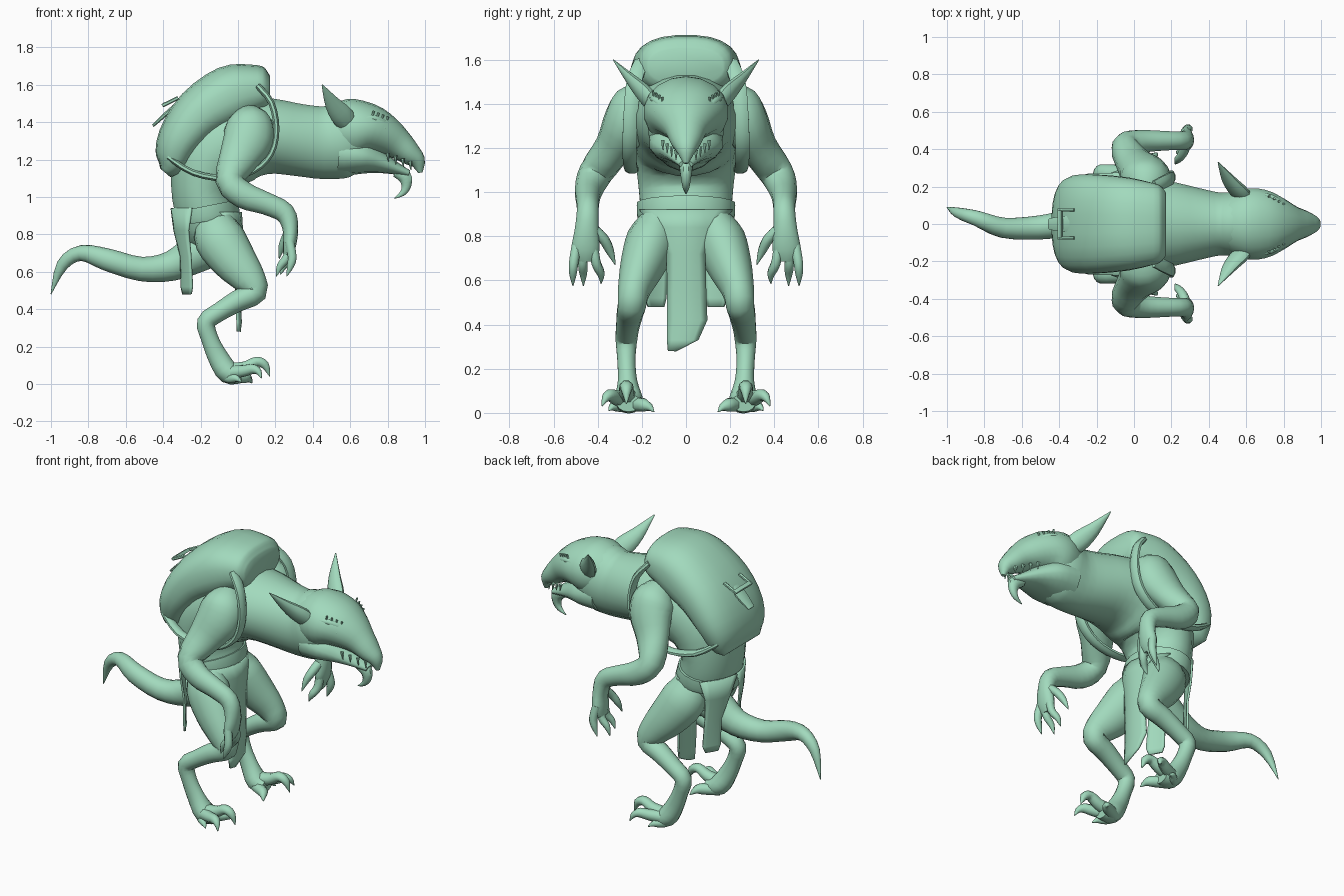
import bpy, bmesh, math
from mathutils import Vector

mat = bpy.data.materials.new("mint green")
mat.diffuse_color = (0.36, 0.70, 0.51, 1)


def finish(name, bm, angle=50):
    bmesh.ops.recalc_face_normals(bm, faces=bm.faces)
    me = bpy.data.meshes.new(name)
    bm.to_mesh(me)
    bm.free()
    me.materials.append(mat)
    me.shade_smooth()
    me.set_sharp_from_angle(angle=math.radians(angle))
    ob = bpy.data.objects.new(name, me)
    bpy.context.collection.objects.link(ob)
    return ob


def spline(pts, steps):
    """Catmull-Rom through points of any dimension."""
    P = [pts[0]] + list(pts) + [pts[-1]]
    out = []
    for i in range(1, len(P) - 2):
        for s in range(steps):
            t = s / steps
            out.append([0.5 * (2 * b + (c - a) * t + (2 * a - 5 * b + 4 * c - d) * t * t
                               + (3 * b - a - 3 * c + d) * t ** 3)
                        for a, b, c, d in zip(*P[i - 1:i + 3])])
    return out + [list(pts[-1])]


def tube(name, pts, n=14, steps=3, m=1, power=2.0):
    """Loft of (x, y, z, half width along y, half depth) sections."""
    S = spline(pts, steps)
    C = [Vector((s[0], s[1] * m, s[2])) for s in S]
    bm = bmesh.new()
    rings = []
    for i, s in enumerate(S):
        t = (C[min(i + 1, len(C) - 1)] - C[max(i - 1, 0)]).normalized()
        side = Vector((0, 1, 0))
        side = (side - t * side.dot(t)).normalized()
        up = t.cross(side)
        ring = []
        for k in range(n):
            a = 2 * math.pi * (k + 0.5) / n
            c, d = math.cos(a), math.sin(a)
            c = math.copysign(abs(c) ** (2 / power), c)
            d = math.copysign(abs(d) ** (2 / power), d)
            ring.append(bm.verts.new(C[i] + side * c * max(s[3], .002) + up * d * max(s[4], .002)))
        rings.append(ring)
    for a, b in zip(rings, rings[1:]):
        for k in range(n):
            bm.faces.new((a[k], a[(k + 1) % n], b[(k + 1) % n], b[k]))
    bm.faces.new(rings[0])
    bm.faces.new(rings[-1])
    return finish(name, bm)


def cloth(name, rows, bend, m=1):
    """Hanging cloth from (x, z, y start, y end) rows, bent around the hips."""
    bm = bmesh.new()
    grid = []
    for x, z, y0, y1 in rows:
        ys = [y0 + (y1 - y0) * k / 6 for k in range(7)]
        grid.append([bm.verts.new((x + bend * y * y, y * m, z)) for y in ys])
    for a, b in zip(grid, grid[1:]):
        for k in range(6):
            bm.faces.new((a[k], a[k + 1], b[k + 1], b[k]))
    mod = finish(name, bm).modifiers.new("thickness", "SOLIDIFY")
    mod.thickness, mod.offset = 0.012, 0


def ball(name, c, r):
    bm = bmesh.new()
    bmesh.ops.create_uvsphere(bm, u_segments=12, v_segments=8, radius=1)
    for v in bm.verts:
        v.co = Vector(c) + Vector([a * b for a, b in zip(v.co, r)])
    finish(name, bm)


# torso and thick neck
tube("torso_and_neck", [
    (-.13, 0, .70, .07, .07), (-.15, 0, .80, .17, .14), (-.17, 0, .92, .205, .165),
    (-.19, 0, 1.05, .22, .17), (-.14, 0, 1.21, .24, .22), (.01, 0, 1.31, .25, .235),
    (.17, 0, 1.325, .235, .205), (.32, 0, 1.305, .20, .195), (.46, 0, 1.29, .17, .197),
    (.56, 0, 1.305, .175, .205), (.65, 0, 1.32, .155, .165)], n=20)

# head with hooked snout, lower jaw, chin horn
tube("head", [
    (.48, 0, 1.35, .14, .13), (.60, 0, 1.36, .19, .165), (.70, 0, 1.36, .185, .14),
    (.79, 0, 1.325, .14, .11), (.86, 0, 1.28, .095, .083), (.92, 0, 1.23, .07, .062),
    (.96, 0, 1.19, .045, .043), (.975, 0, 1.13, .012, .012)], n=18)
tube("lower_jaw", [
    (.54, 0, 1.23, .17, .12), (.66, 0, 1.215, .165, .095), (.76, 0, 1.185, .115, .06),
    (.85, 0, 1.15, .065, .032), (.915, 0, 1.125, .032, .018)])
tube("chin_horn", [
    (.84, 0, 1.135, .035, .03), (.89, 0, 1.11, .032, .04), (.90, 0, 1.06, .024, .028),
    (.88, 0, 1.02, .015, .017), (.835, 0, .992, .002, .002)], n=8)
ball("nose_bump", (.915, 0, 1.265), (.035, .045, .03))

# tail
tube("tail", [
    (-.10, 0, .76, .11, .11), (-.22, 0, .70, .10, .105), (-.36, 0, .63, .075, .08),
    (-.52, -.02, .615, .065, .065), (-.70, -.02, .665, .055, .06), (-.84, .03, .70, .042, .042),
    (-.94, .06, .635, .028, .032), (-1.0, .09, .48, .002, .002)])

# backpack with buckle and tongue
tube("backpack", [
    (-.39, 0, 1.13, .17, .035), (-.355, 0, 1.18, .22, .09), (-.31, 0, 1.30, .26, .125),
    (-.20, 0, 1.44, .265, .15), (-.04, 0, 1.54, .25, .165), (.08, 0, 1.57, .225, .14),
    (.14, 0, 1.57, .205, .12), (.17, 0, 1.57, .17, .08)], n=24, power=2.5)
tube("pack_tongue", [(-.31, 0, 1.51, .045, .012), (-.39, 0, 1.44, .045, .012),
                     (-.455, 0, 1.38, .03, .008)], n=8)
tube("buckle_bar", [(-.405, 0, 1.488, .085, .01), (-.385, 0, 1.50, .085, .01)],
     n=8, steps=1, power=4)

for m, s in ((1, "left_"), (-1, "right_")):
    tube(s + "buckle_arm", [(-.40, .075, 1.49, .01, .01), (-.32, .075, 1.53, .01, .01)],
         n=6, steps=1, m=m)
    # shoulder strap
    tube(s + "strap", [
        (.11, .20, 1.59, .035, .018), (.18, .235, 1.50, .037, .018), (.205, .25, 1.36, .035, .018),
        (.175, .255, 1.23, .035, .018), (.08, .255, 1.14, .033, .018), (-.07, .245, 1.10, .032, .018),
        (-.24, .24, 1.13, .032, .018), (-.37, .20, 1.21, .03, .015)], n=8, m=m)
    # arm and hand
    tube(s + "arm", [
        (.05, .17, 1.45, .06, .07), (.06, .22, 1.39, .115, .125), (.055, .268, 1.31, .11, .135),
        (0, .33, 1.20, .085, .105), (-.045, .41, 1.085, .078, .075), (.03, .44, 1.01, .064, .072),
        (.15, .445, .965, .054, .06), (.25, .445, .915, .05, .055), (.28, .45, .83, .055, .042),
        (.275, .455, .74, .065, .035), (.265, .455, .69, .045, .025)], m=m)
    for k, (y0, y1, x1, z1) in enumerate(((.495, .512, .27, .575), (.46, .465, .215, .575),
                                          (.42, .385, .235, .585))):
        tube(s + "finger_%d" % (k + 1), [
            (.275, y0, .76, .024, .026), ((.29 + x1) / 2 + .01, (y0 + y1) / 2 + .005, .68, .023, .025),
            (x1 + .01, y1, .63, .018, .02), (x1 - .01, y1, z1, .002, .002)], n=8, m=m)
    tube(s + "thumb", [(.28, .43, .84, .025, .028), (.26, .375, .79, .024, .026),
                       (.235, .345, .735, .02, .02), (.22, .32, .67, .002, .002)], n=8, m=m)
    # digitigrade leg and foot
    tube(s + "leg", [
        (-.13, .12, .88, .08, .10), (-.10, .155, .78, .115, .135), (-.02, .20, .66, .10, .12),
        (.06, .235, .56, .075, .09), (.09, .245, .49, .065, .065), (0, .255, .445, .06, .058),
        (-.10, .265, .385, .053, .05), (-.17, .27, .33, .05, .05), (-.15, .27, .24, .042, .046),
        (-.105, .265, .14, .045, .055), (-.05, .26, .06, .065, .06), (.02, .26, .045, .055, .04)], m=m)
    toes = {
        "middle": [(-.05, .265, .07, .045, .045), (.04, .27, .09, .037, .034), (.10, .27, .12, .032, .028),
                   (.145, .27, .10, .024, .024), (.17, .27, .04, .002, .002)],
        "inner": [(-.06, .25, .04, .04, .038), (0, .215, .037, .035, .034), (.04, .19, .035, .03, .03),
                  (.06, .165, .025, .018, .018), (.075, .145, .005, .002, .002)],
        "outer": [(-.05, .28, .06, .04, .04), (.03, .32, .07, .033, .033), (.08, .345, .08, .028, .028),
                  (.11, .365, .065, .018, .018), (.125, .38, .03, .002, .002)],
        "rear": [(-.07, .27, .04, .03, .03), (-.04, .30, .03, .026, .028), (-.01, .33, .03, .02, .02),
                 (.02, .35, .01, .002, .002)]}
    for k, p in toes.items():
        tube(s + k + "_toe", p, n=8, m=m)
    # ear, eye, brow ridge with pins, teeth
    tube(s + "ear", [(.61, .12, 1.37, .03, .045), (.56, .175, 1.43, .036, .06),
                     (.505, .24, 1.50, .026, .042), (.45, .33, 1.60, .002, .003)], n=10, m=m)
    ball(s + "eye", (.77, .125 * m, 1.365), (.028, .022, .018))
    tube(s + "brow", [(.66, .16, 1.42, .012, .012), (.73, .14, 1.42, .02, .018),
                      (.79, .105, 1.39, .018, .018), (.84, .07, 1.345, .008, .008)], n=8, m=m)
    for k in range(4):
        x, y, z = .715 + .025 * k, .145 - .014 * k, 1.425 - .01 * k
        tube(s + "brow_pin_%d" % (k + 1), [(x, y, z, .006, .006), (x + .012, y + .005, z + .035, .006, .006)],
             n=6, steps=1, m=m)
    for k in range(4):
        x, y, z = .80 + .04 * k, .105 - .02 * k, 1.22 - .015 * k
        tube(s + "tooth_%d" % (k + 1), [(x, y, z + .015, .01, .012), (x + .005, y, z - .03, .002, .002)],
             n=6, steps=1, m=m)
    # rear cloth strips either side of the tail
    cloth(s + "rear_cloth", [(-.355, .94, .0, .22), (-.345, .82, .05, .19), (-.32, .68, .085, .175),
                             (-.32, .52, .09, .185), (-.315, .48, .10, .17)], 2.2, m)

# belt and long front loincloth
tube("belt", [(-.165, 0, .87, .215, .175), (-.17, 0, .90, .225, .183), (-.18, 0, .95, .225, .178)],
     n=20, steps=1)
cloth("front_loincloth", [(.015, .92, -.21, .21), (.02, .84, -.14, .14), (.015, .72, -.085, .085),
                          (.01, .55, -.085, .09), (.01, .42, -.085, .095), (.015, .33, -.085, .055),
                          (.015, .28, -.08, -.045)], -2.5)
